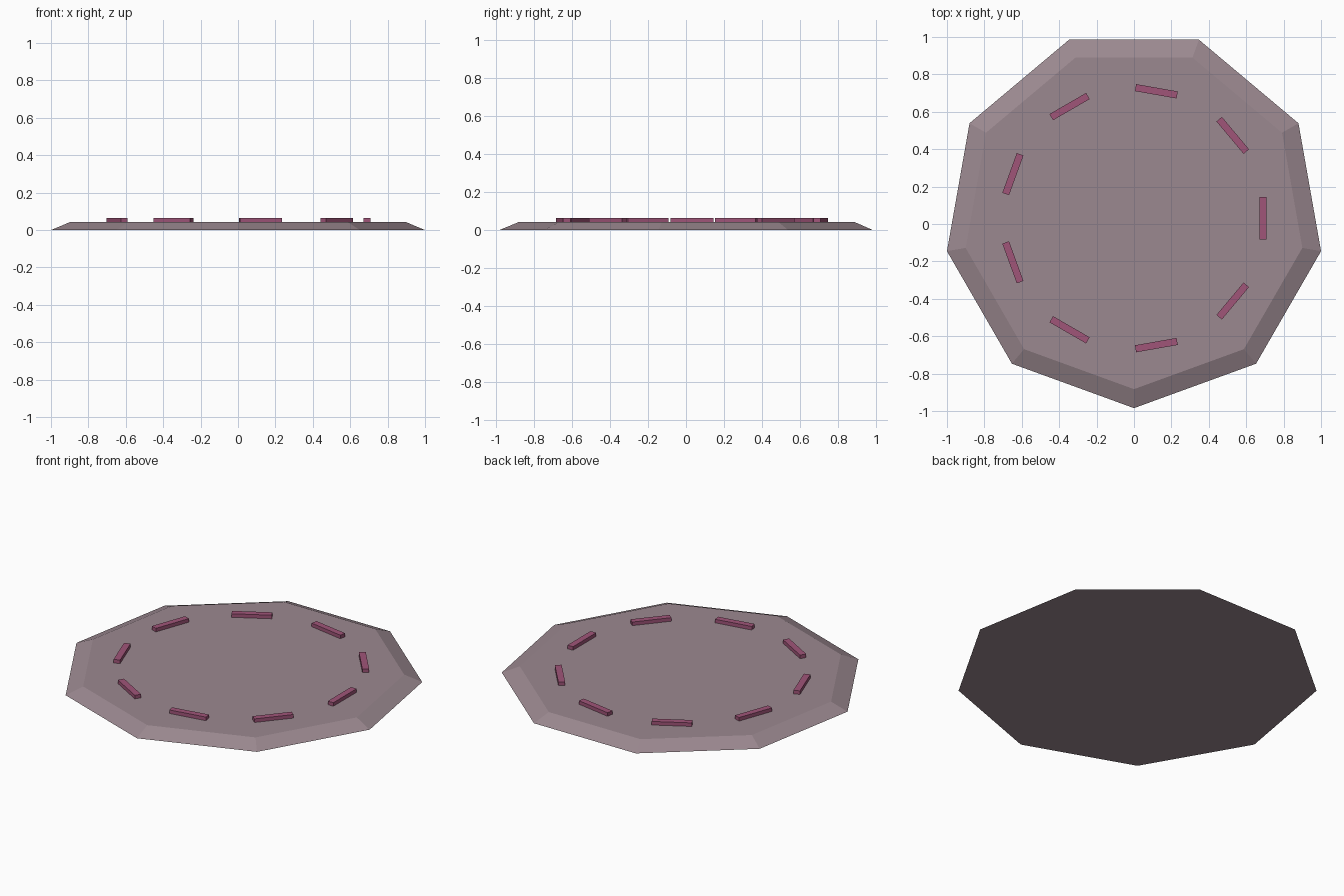
import bpy, bmesh, math
from mathutils import Matrix

if "Cube" in bpy.data.objects:
    bpy.data.objects.remove(bpy.data.objects["Cube"])

SIDES = 9
CY = 0.031          # ring centre sits slightly behind the bounding-box centre
PLATE_H = 0.042
BAR = (0.038, 0.226, 0.022)


def material(name, rgb):
    m = bpy.data.materials.new(name)
    m.diffuse_color = (*rgb, 1)
    m.use_nodes = True
    m.node_tree.nodes["Principled BSDF"].inputs["Base Color"].default_value = m.diffuse_color
    return m


def add_object(name, bm, mat):
    bmesh.ops.recalc_face_normals(bm, faces=bm.faces)
    me = bpy.data.meshes.new(name)
    bm.to_mesh(me)
    bm.free()
    me.materials.append(mat)
    ob = bpy.data.objects.new(name, me)
    bpy.context.collection.objects.link(ob)
    return ob


plate_mat = material("dusty_mauve", (0.33, 0.25, 0.28))
bar_mat = material("plum", (0.35, 0.09, 0.19))

# Nine-sided base plate with a sloped rim, one corner facing the front
bm = bmesh.new()
rings = []
for r, z in ((1.0154, 0), (0.914, PLATE_H)):
    ring = []
    for i in range(SIDES):
        a = -math.pi / 2 + i * math.tau / SIDES
        ring.append(bm.verts.new((r * math.cos(a), CY + r * math.sin(a), z)))
    bm.faces.new(ring)
    rings.append(ring)
low, high = rings
for i in range(SIDES):
    j = (i + 1) % SIDES
    bm.faces.new((low[i], low[j], high[j], high[i]))
add_object("base_plate", bm, plate_mat)

# Ring of raised tangential bars
for i in range(SIDES):
    bm = bmesh.new()
    place = (Matrix.Translation((0, CY, PLATE_H + BAR[2] / 2))
             @ Matrix.Rotation(i * math.tau / SIDES, 4, 'Z')
             @ Matrix.Translation((0.689, 0, 0))
             @ Matrix.Diagonal((*BAR, 1)))
    bmesh.ops.create_cube(bm, size=1, matrix=place)
    add_object(f"raised_bar_{i + 1}", bm, bar_mat)
